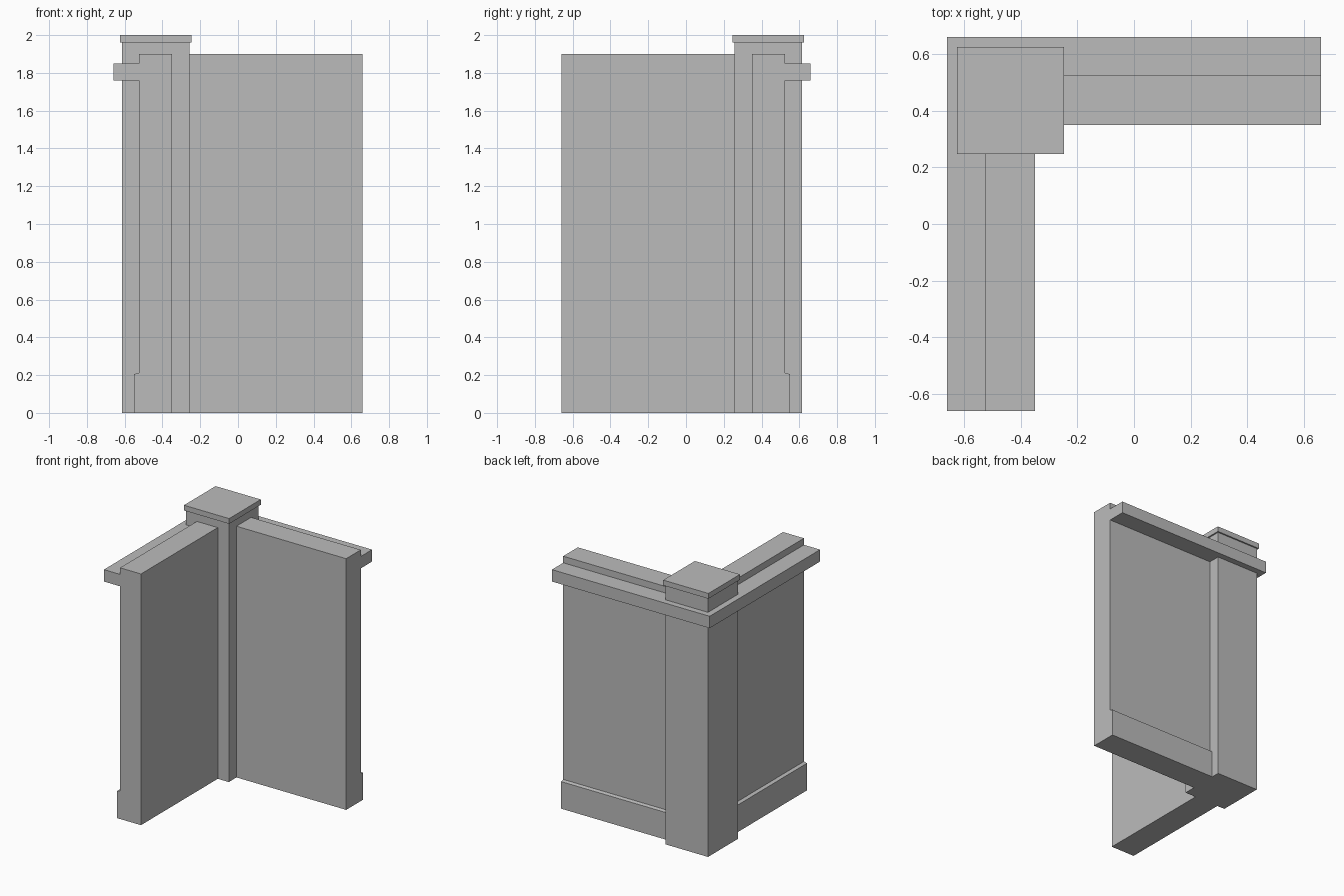
import bpy
import bmesh
from mathutils import Matrix

if "Cube" in bpy.data.objects:
    bpy.data.objects.remove(bpy.data.objects["Cube"])

grey = bpy.data.materials.new("plain_grey")
grey.diffuse_color = (0.5, 0.5, 0.5, 1)
grey.use_nodes = True
grey.node_tree.nodes["Principled BSDF"].inputs["Base Color"].default_value = grey.diffuse_color

END = 0.66


def finish(name, bm):
    bmesh.ops.recalc_face_normals(bm, faces=bm.faces)
    mesh = bpy.data.meshes.new(name)
    bm.to_mesh(mesh)
    bm.free()
    mesh.materials.append(grey)
    obj = bpy.data.objects.new(name, mesh)
    bpy.context.collection.objects.link(obj)
    return obj


def box(name, lo, hi):
    bm = bmesh.new()
    size = [b - a for a, b in zip(lo, hi)]
    mid = [(a + b) / 2 for a, b in zip(lo, hi)]
    bmesh.ops.create_cube(bm, size=1, matrix=Matrix.Translation(mid) @ Matrix.Diagonal((*size, 1)))
    return finish(name, bm)


def corner_sweep(name, profile):
    """Sweep an (outward offset, height) profile along the mitred L of the walls."""
    bm = bmesh.new()
    rings = [
        [bm.verts.new((-d, -END, z)) for d, z in profile],
        [bm.verts.new((-d, d, z)) for d, z in profile],
        [bm.verts.new((END, d, z)) for d, z in profile],
    ]
    n = len(profile)
    for a, b in zip(rings, rings[1:]):
        for i in range(n):
            j = (i + 1) % n
            bm.faces.new((a[i], a[j], b[j], b[i]))
    bm.faces.new(rings[0])
    bm.faces.new(rings[-1])
    return finish(name, bm)


# Two walls with skirting board and outer ledge in one cross-section
corner_sweep("parapet_walls", [
    (0.35, 0), (0.55, 0), (0.55, 0.205), (0.525, 0.212),
    (0.525, 1.76), (0.66, 1.76), (0.66, 1.85), (0.525, 1.85),
    (0.525, 1.9), (0.35, 1.9),
])

# Corner post and its cap
box("corner_post", (-0.614, 0.258, 0), (-0.258, 0.614, 1.96))
box("post_cap", (-0.625, 0.247, 1.96), (-0.247, 0.625, 2.0))
